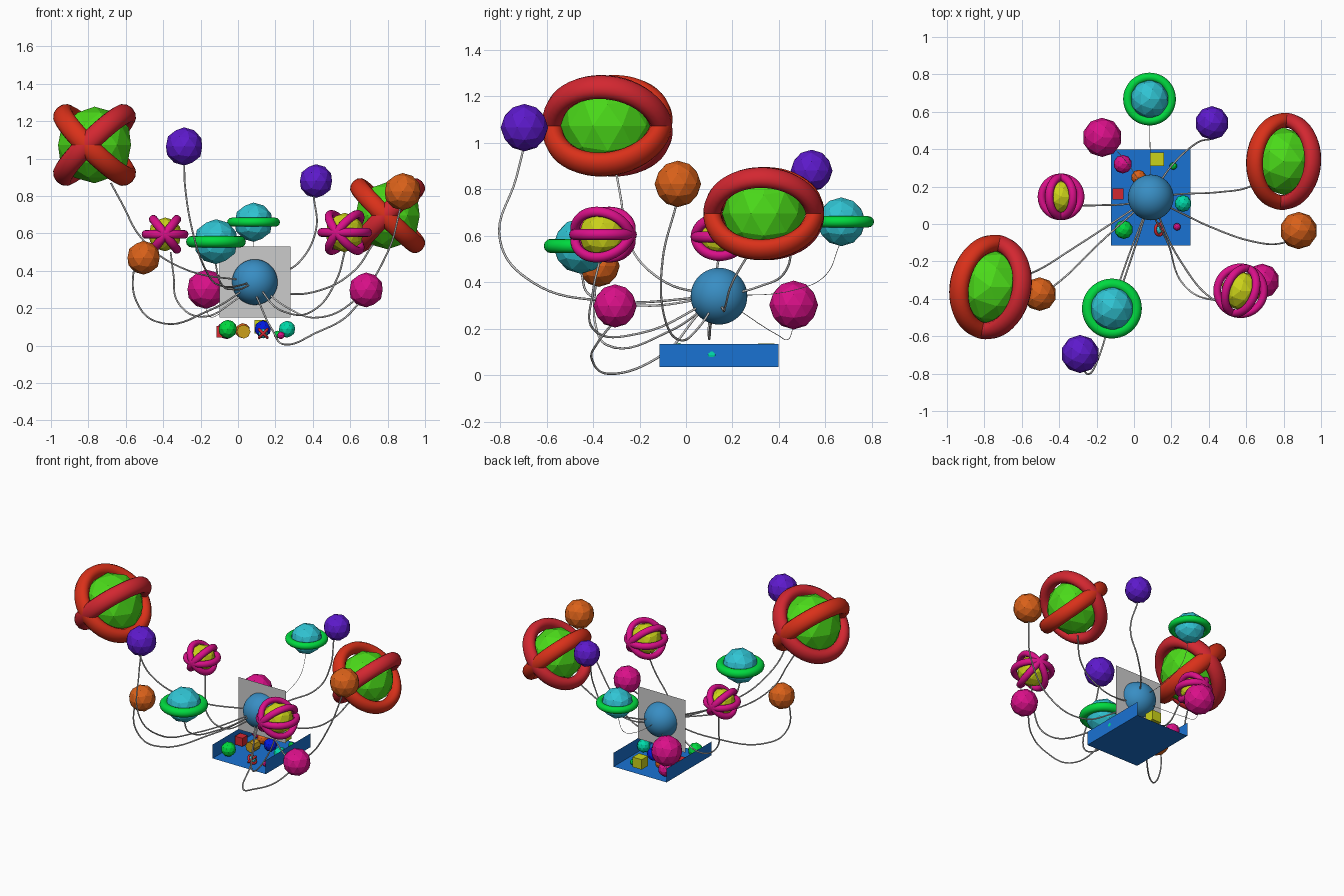
import bpy
from math import radians

if "Cube" in bpy.data.objects:
    bpy.data.objects.remove(bpy.data.objects["Cube"])

MATS = {}


def paint(ob, name, rgb):
    if rgb is None:
        return
    key = tuple(rgb)
    if key not in MATS:
        m = bpy.data.materials.new("paint_%d" % len(MATS))
        m.diffuse_color = (*rgb, 1)
        m.use_nodes = True
        m.node_tree.nodes["Principled BSDF"].inputs["Base Color"].default_value = m.diffuse_color
        MATS[key] = m
    ob.data.materials.append(MATS[key])


RED, ORANGE_RED = (.65, .02, .03), (.7, .03, .01)
GREEN, LEAF = (.07, .7, .01), (.0, .7, .05)
MAGENTA, YELLOW = (.7, .005, .25), (.6, .65, .01)
TEAL, PURPLE = (.03, .55, .65), (.11, .01, .6)
ORANGE, BLUE, HUB = (.7, .12, .01), (.01, .17, .65), (.04, .27, .55)


def finish(name, rgb):
    ob = bpy.context.object
    ob.name = name
    paint(ob, name, rgb)
    return ob


def ball(name, loc, r, rgb, sub=2):
    bpy.ops.mesh.primitive_ico_sphere_add(subdivisions=sub, radius=r, location=loc)
    return finish(name, rgb)


def ring(name, loc, outer, tube, rgb, tilt=0, turn=0, flat=1.0):
    bpy.ops.mesh.primitive_torus_add(
        major_radius=outer - tube, minor_radius=tube, major_segments=48,
        minor_segments=12, location=loc, rotation=(0, radians(tilt), radians(turn)))
    ob = finish(name, rgb)
    ob.scale.z = flat
    bpy.ops.object.shade_smooth_by_angle(angle=radians(40))
    return ob


def box(name, loc, size, rgb):
    bpy.ops.mesh.primitive_cube_add(size=size, location=loc)
    return finish(name, rgb)


def quad(name, pts, rgb):
    me = bpy.data.meshes.new(name)
    me.from_pydata(pts, [], [(0, 1, 2, 3)])
    ob = bpy.data.objects.new(name, me)
    bpy.context.collection.objects.link(ob)
    paint(ob, name, rgb)


def wire(name, pts, r=.005):
    cu = bpy.data.curves.new(name, 'CURVE')
    cu.dimensions = '3D'
    cu.bevel_depth = r
    cu.bevel_resolution = 1
    cu.resolution_u = 8
    sp = cu.splines.new('BEZIER')
    sp.bezier_points.add(len(pts) - 1)
    for bp, p in zip(sp.bezier_points, pts):
        bp.co = p
        bp.handle_left_type = bp.handle_right_type = 'AUTO'
    bpy.context.collection.objects.link(bpy.data.objects.new(name, cu))


# Tray: floor and two side walls
x0, x1, y0, y1, z0, z1 = -.123, .303, -.115, .398, .035, .135
quad("tray_floor", [(x0, y0, z0), (x1, y0, z0), (x1, y1, z0), (x0, y1, z0)], BLUE)
for side, x in (("left", x0), ("right", x1)):
    quad("tray_wall_" + side, [(x, y0, z0), (x, y1, z0), (x, y1, z1), (x, y0, z1)], BLUE)

# Hub and the upright panel through it
H = (.09, .142, .34)
ball("hub", H, .122, HUB, 4)
bpy.ops.object.shade_smooth_by_angle(angle=radians(40))
quad("panel", [(-.1, .15, .15), (.28, .15, .15), (.28, .15, .53), (-.1, .15, .53)], None)

# Large crossed-ring nodes
for n, c, ro, tube, core, turn in (("left", (-.767, -.337, 1.073), .282, .046, .205, -11),
                                   ("right", (.80, .335, .695), .26, .04, .18, -4)):
    ball("large_core_" + n, c, core, GREEN)
    ring("large_ring_a_" + n, c, ro, tube, RED, -45, turn, 1.25)
    ring("large_ring_b_" + n, c, ro, tube, ORANGE_RED, 45, turn, 1.25)

# Three-ring nodes
for n, c, ro, core, turn in (("left", (-.39, .145, .595), .125, .09, 0),
                             ("right", (.57, -.357, .605), .146, .105, -20)):
    ball("triple_core_" + n, c, core, YELLOW)
    for k, a in enumerate((-52, 0, 52)):
        ring("triple_ring_%d_%s" % (k, n), c, ro, .021, MAGENTA, a, turn, 1.1)

# Single-ring nodes
for n, c, ro, tube, core in (("front", (-.118, -.452, .556), .16, .031, .12),
                             ("back", (.083, .668, .66), .141, .024, .105)):
    ball("saucer_core_" + n, c, core, TEAL)
    ring("saucer_ring_" + n, c, ro, tube, LEAF)

# Plain ball nodes
for n, c, r, col in (("purple_left", (-.288, -.695, 1.065), .102, PURPLE),
                     ("purple_right", (.417, .54, .88), .09, PURPLE),
                     ("orange_left", (-.505, -.375, .47), .09, ORANGE),
                     ("orange_right", (.88, -.035, .823), .1, ORANGE),
                     ("magenta_back", (-.17, .463, .302), .105, MAGENTA),
                     ("magenta_right", (.685, -.305, .298), .093, MAGENTA)):
    ball("node_" + n, c, r, col)

# Wires from the nodes to the hub
PATHS = {
    "purple_left": [(-.288, -.7, .97), (-.283, -.73, .85), (-.235, -.8, .58),
                    (-.17, -.66, .4), (-.09, -.35, .32), H],
    "orange_left": [(-.53, -.38, .46), (-.56, -.39, .38), (-.535, -.39, .22),
                    (-.44, -.34, .13), (-.15, -.07, .19), H],
    "large_left": [(-.68, -.3, .87), (-.62, -.28, .76), (-.52, -.25, .58),
                   (-.31, -.12, .42), H],
    "triple_left": [(-.36, .14, .5), (-.345, .12, .38), (-.32, .1, .23),
                    (-.2, .1, .155), (-.02, .11, .24), H],
    "saucer_front": [(-.12, -.45, .44), (-.1, -.42, .35), (-.02, -.2, .3), H],
    "purple_right": [(.405, .52, .8), (.417, .46, .62), (.33, .43, .45), (.2, .31, .38), H],
    "large_right": [(.72, .28, .54), (.62, .2, .4), (.45, .17, .3), (.25, .16, .28), H],
    "orange_right": [(.87, -.04, .74), (.8, -.1, .5), (.62, -.09, .24),
                     (.42, -.02, .15), (.27, .05, .2), H],
    "triple_right": [(.57, -.37, .5), (.53, -.4, .36), (.42, -.4, .2), (.25, -.2, .18), H],
    "magenta_right": [(.65, -.31, .23), (.56, -.38, .14), (.42, -.405, .07),
                      (.27, -.33, .006), (.18, -.1, .09), (.1, .05, .26)],
}
for n, p in PATHS.items():
    wire("wire_" + n, p)
wire("wire_saucer_back", [(.085, .66, .56), (.085, .6, .43), (.085, .48, .37), H], .0015)
wire("wire_magenta_back", [(-.17, .46, .2), (-.15, .44, .155), (-.1, .4, .17), H], .0015)

# Small pieces lying in the tray
for n, c, r, col in (("magenta", (-.06, .32, .085), .05, MAGENTA),
                     ("small_green", (.21, .31, .06), .02, LEAF),
                     ("orange", (.025, .25, .08), .04, ORANGE),
                     ("teal", (.262, .11, .088), .045, (.0, .7, .4)),
                     ("green", (-.055, -.03, .088), .05, LEAF),
                     ("small_magenta", (.23, -.015, .055), .02, MAGENTA),
                     ("blue", (.133, .18, .09), .045, (0, .01, .75))):
    ball("tray_ball_" + n, c, r, col)
box("tray_cube_yellow", (.125, .345, .1), .072, YELLOW)
box("tray_cube_red", (-.085, .16, .075), .06, RED)
bpy.ops.mesh.primitive_cylinder_add(vertices=8, radius=.037, depth=.07,
                                    location=(.03, .13, .075), rotation=(radians(90), 0, 0))
finish("tray_gold_piece", (.6, .35, .01))
c = (.135, -.03, .065)
ball("tray_mini_core", c, .026, TEAL)
for k, a in enumerate((-45, 45)):
    ring("tray_mini_ring_%d" % k, c, .038, .008, RED, a)
